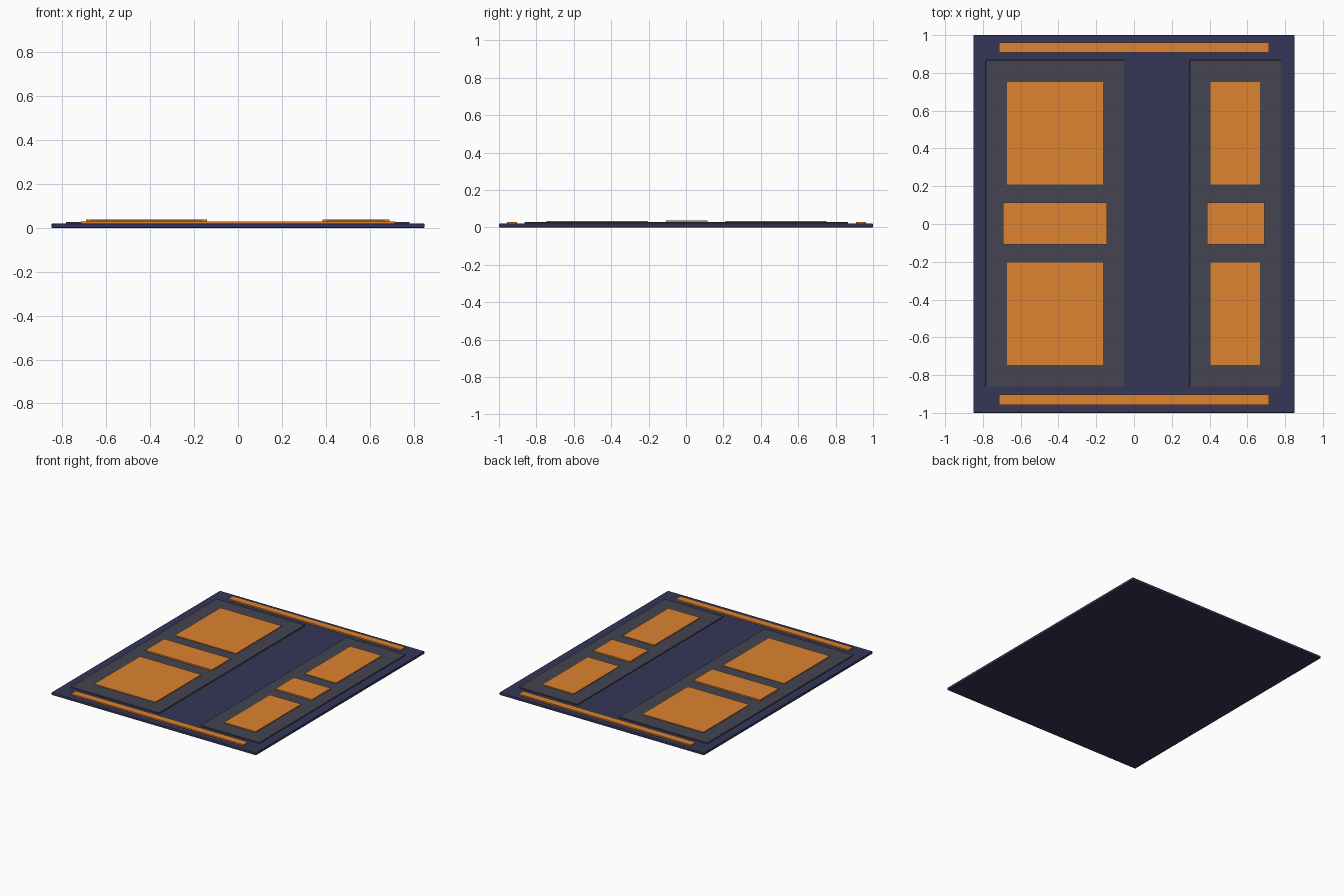
import bpy, bmesh

if "Cube" in bpy.data.objects:
    bpy.data.objects.remove(bpy.data.objects["Cube"])


def material(name, color):
    m = bpy.data.materials.new(name)
    m.diffuse_color = (*color, 1)
    m.use_nodes = True
    m.node_tree.nodes["Principled BSDF"].inputs["Base Color"].default_value = m.diffuse_color
    return m


navy = material("navy", (0.035, 0.037, 0.095))
slate = material("slate", (0.058, 0.058, 0.085))
orange = material("orange", (0.72, 0.23, 0.03))


def slab(name, x0, x1, y0, y1, z0, z1, mat, bevel=0.0):
    bm = bmesh.new()
    bmesh.ops.create_cube(bm, size=1)
    bmesh.ops.scale(bm, vec=(x1 - x0, y1 - y0, z1 - z0), verts=bm.verts)
    mesh = bpy.data.meshes.new(name)
    bm.to_mesh(mesh)
    bm.free()
    ob = bpy.data.objects.new(name, mesh)
    ob.location = ((x0 + x1) / 2, (y0 + y1) / 2, (z0 + z1) / 2)
    bpy.context.collection.objects.link(ob)
    mesh.materials.append(mat)
    if bevel:
        mod = ob.modifiers.new("edge_bevel", 'BEVEL')
        mod.width = bevel
        mod.segments = 2
    return ob


# Base board
slab("base_board", -0.85, 0.85, -1, 1, 0, 0.02, navy, 0.005)

# Two raised panels, each with a middle band and a pair of tiles
columns = [
    ("left", (-0.785, -0.05), (-0.693, -0.142), (-0.672, -0.163)),
    ("right", (0.295, 0.782), (0.386, 0.69), (0.406, 0.668)),
]
for side, panel, band, tile in columns:
    slab(side + "_panel", *panel, -0.863, 0.867, 0.015, 0.028, slate, 0.003)
    slab(side + "_middle_band", *band, -0.108, 0.114, 0.026, 0.038, orange)
    slab(side + "_front_tile", *tile, -0.746, -0.204, 0.025, 0.034, orange)
    slab(side + "_back_tile", *tile, 0.21, 0.752, 0.025, 0.034, orange)

# Trim strips at the front and back edges
slab("front_strip", -0.715, 0.715, -0.957, -0.903, 0.017, 0.03, orange)
slab("back_strip", -0.715, 0.715, 0.908, 0.962, 0.017, 0.03, orange)
